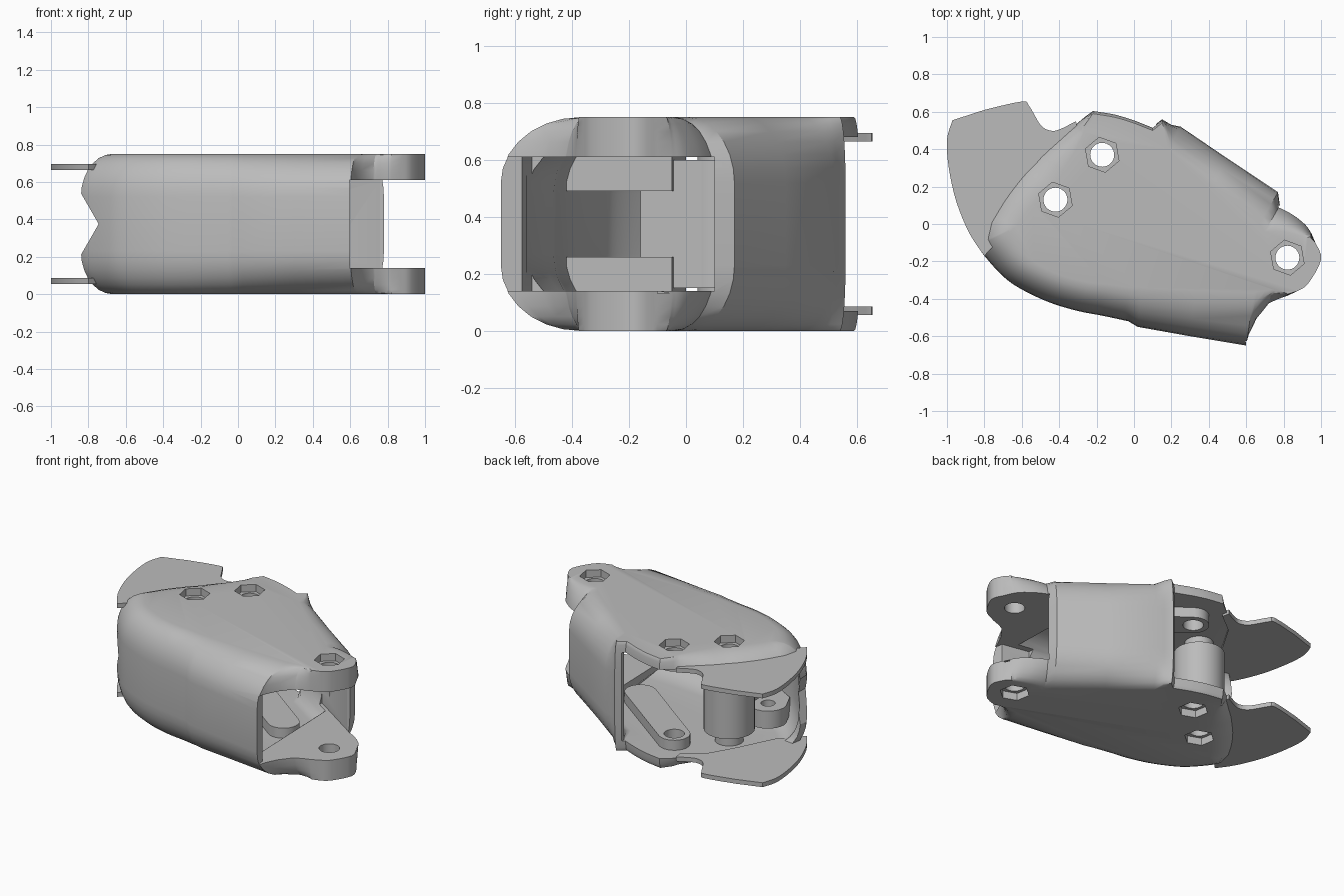
import bpy
import bmesh
from math import radians, sin, cos, atan2, pi

cube = bpy.data.objects.get("Cube")
if cube:
    bpy.data.objects.remove(cube, do_unlink=True)

HEIGHT = 0.75
grey = bpy.data.materials.new("plain_grey")
grey.use_nodes = True
grey.diffuse_color = (0.5, 0.5, 0.5, 1)
for node in grey.node_tree.nodes:
    if node.type == 'BSDF_PRINCIPLED':
        node.inputs["Base Color"].default_value = grey.diffuse_color
        node.inputs["Roughness"].default_value = 0.6


def curve(points, steps=4):
    """Smooth a run of outline points with a Catmull-Rom spline."""
    last = len(points) - 1
    result = []
    for i in range(last):
        a, b = points[max(i - 1, 0)], points[i]
        c, d = points[i + 1], points[min(i + 2, last)]
        for s in range(steps):
            t = s / steps
            result.append(tuple(
                (2 * q + (r - p) * t + (2 * p - 5 * q + 4 * r - u) * t ** 2
                 + (3 * q - p - 3 * r + u) * t ** 3) / 2
                for p, q, r, u in zip(a, b, c, d)))
    return result + [points[last]]


def run(points, start=(0, 0), end=None):
    """Tag outline points with an inset for the rims, blended along the run."""
    end = end or start
    span = max(len(points) - 1, 1)
    return [(point, tuple(a + (b - a) * i / span for a, b in zip(start, end)))
            for i, point in enumerate(points)]


def make_object(name, bm):
    bmesh.ops.recalc_face_normals(bm, faces=bm.faces)
    mesh = bpy.data.meshes.new(name)
    bm.to_mesh(mesh)
    bm.free()
    mesh.materials.append(grey)
    obj = bpy.data.objects.new(name, mesh)
    bpy.context.collection.objects.link(obj)
    return obj


def prism(name, outline, low, high, rim=0.0, steps=7):
    """Stack an outline from low to high, with elliptically rounded rims."""
    if rim:
        angles = [pi / 2 * (1 - i / steps) for i in range(steps + 1)]
        layers = [(low + rim * (1 - sin(a)), 1 - cos(a)) for a in angles]
        layers += [(low + high - z, d) for z, d in reversed(layers)]
    else:
        layers = [(low, 0), (high, 0)]
    bm = bmesh.new()
    rings = [[bm.verts.new((x + ix * d, y + iy * d, z))
              for (x, y), (ix, iy) in outline] for z, d in layers]
    n = len(outline)
    for lower, upper in zip(rings, rings[1:]):
        for i in range(n):
            j = (i + 1) % n
            bm.faces.new((lower[i], lower[j], upper[j], upper[i]))
    bm.faces.new(rings[0][::-1])
    bm.faces.new(rings[-1])
    return make_object(name, bm)


def arc(centre, radius, start, end, count):
    return [(centre[0] + radius * cos(start + (end - start) * i / count),
             centre[1] + radius * sin(start + (end - start) * i / count))
            for i in range(count + 1)]


def disc(name, centre, radius, low, high, sides=32, turn=0.0):
    ring = arc(centre, radius, turn, turn + 2 * pi, sides)[:-1]
    return prism(name, run(ring), low, high)


def link(name, tip, root, radius, low, high):
    """A flat arm with round ends."""
    a = atan2(tip[1] - root[1], tip[0] - root[0])
    outline = (arc(tip, radius, a - pi / 2, a + pi / 2, 12)
               + arc(root, radius, a + pi / 2, a + 1.5 * pi, 12))
    return prism(name, run(outline), low, high)


def combine(target, tool, operation='DIFFERENCE'):
    """Apply a boolean and remove its tool."""
    tool.hide_render = True
    mod = target.modifiers.new("boolean", 'BOOLEAN')
    mod.operation, mod.object, mod.solver = operation, tool, 'EXACT'
    bpy.context.view_layer.objects.active = target
    bpy.ops.object.modifier_apply(modifier=mod.name)
    bpy.data.objects.remove(tool, do_unlink=True)


def both_ends(low, high):
    """A height range and its mirror image about mid height."""
    return (low, high), (HEIGHT - high, HEIGHT - low)


# Outer shell: curved front, sleeve, arched ears, sloped back, round cheek
front = curve([(-.84, -.11), (-.8, -.17), (-.7, -.28), (-.6, -.35), (-.45, -.42),
               (-.3, -.465), (-.17, -.49), (-.03, -.52)])
sleeve = [(.02, -.55), (.3, -.6), (.6, -.65)]
arch = [(.61, -.61), (.65, -.52)]
ear_front = curve([(.72, -.43), (.77, -.405), (.82, -.385)])
ear_tip = curve([(.87, -.36), (.93, -.32), (1, -.19), (.97, -.1)])
ear_back = curve([(.95, -.05), (.92, 0), (.85, .06), (.78, .1)])
back = [(.77, .17), (.5, .35), (.25, .52)]
rear = [(.15, .56), (.1, .52)] + curve([(0, .56), (-.1, .59), (-.22, .61)])
cheek = curve([(-.3, .56), (-.42, .49), (-.6, .36), (-.74, .18), (-.83, .02)])
shell = prism("shell", run(front, (.17, .08), (.02, .18))
              + run(sleeve, (.02, .21), (.04, .28))
              + run(arch, (.05, .25), (.05, .16))
              + run(ear_front, (.02, .08), (0, .01)) + run(ear_tip)
              + run(ear_back, (-.01, -.02), (-.08, -.14))
              + run(back, (-.1, -.17), (-.07, -.12))
              + run([(.2, .53)], (-.03, -.04)) + run(rear, (0, -.02))
              + run(cheek[:9], (.03, -.04), (.2, -.12))
              + run(cheek[9:], (.2, -.11), (.2, -.03)), 0, HEIGHT, rim=0.23)

# Main hollow, open at the rear left
inner_front = curve([(-.8, -.08), (-.77, -.13), (-.66, -.24), (-.56, -.3),
                     (-.3, -.41), (-.03, -.465)])
inner_sleeve = [(.03, -.495), (.5, -.575)]
inner_back = [(.5, .28), (.22, .47)]
opening = [(.12, .5), (.1, .8), (-1.2, .8), (-1.2, .03), (-.9, 0)]
combine(shell, prism("hollow", run(inner_front, (.12, .07), (.03, .16))
                     + run(inner_sleeve, (.03, .2), (.03, .25))
                     + run(inner_back, (-.06, -.1)) + run(opening),
                     .07, HEIGHT - .07, rim=0.2))

# Mouth between the ears
mouth = [(.4, -.54), (.59, -.575), (.62, -.8), (1.1, -.8),
         (1.1, .1), (.76, .1), (.4, .34)]
combine(shell, prism("mouth", run(mouth), .14, .61))

# Notch in the free edge of the front wall
bm = bmesh.new()
ends = [[bm.verts.new((x, y, HEIGHT / 2 + z)) for x, z in
         ((-.9, -.27), (-.745, 0), (-.9, .27))] for y in (-.4, .1)]
bm.faces.new(ends[0])
bm.faces.new(ends[1][::-1])
for i in range(3):
    j = (i + 1) % 3
    bm.faces.new((ends[0][i], ends[0][j], ends[1][j], ends[1][i]))
combine(shell, make_object("notch", bm))

# Arms behind the rear holes, reaching to the sleeve floor
rear_hole, middle_hole, ear_hole = (-.17, .37), (-.42, .13), (.82, -.18)
for low, high in both_ends(.04, .139):
    combine(shell, link("arm", rear_hole, (.36, -.02), .1, low, high), 'UNION')

# Hex pockets and through holes
for centre in (rear_hole, middle_hole, ear_hole):
    for low, high in both_ends(-.1, .05):
        combine(shell, disc("hex_pocket", centre, .095, low, high, 6, radians(100)))
    combine(shell, disc("bolt_hole", centre, .064, -.1, HEIGHT + .1))

# Thin guard blades at the left end
blade = curve([(-.8, -.17), (-.88, -.05), (-.95, .12), (-.99, .3),
               (-1, .45), (-.97, .555)])
blade += curve([(-.8, .61), (-.6, .655), (-.56, .63), (-.5, .53),
                (-.45, .5), (-.4, .505), (-.31, .55)])
blade += [(-.3, .5), (-.44, .39), (-.54, .22), (-.66, -.02)]
parts = [shell]
for side, (low, high) in zip(("lower", "upper"), both_ends(.055, .085)):
    parts.append(prism(side + "_blade", run(blade), low, high))

# Knuckle: a bored column with collars, a web and two drilled lugs
column = disc("knuckle_column", middle_hole, .16, .15, HEIGHT - .15)
combine(column, disc("collar", middle_hole, .09, .06, HEIGHT - .06), 'UNION')
combine(column, disc("bore", middle_hole, .064, 0, HEIGHT))
web = [(-.45, -.16), (-.28, -.16), (-.28, .06), (-.45, .02)]
parts += [column, prism("knuckle_web", run(web), .15, HEIGHT - .15)]
pivot = (-.54, -.12)
lug = arc(pivot, .12, radians(75), radians(195), 8)
lug += [(-.6, -.27), (-.4, -.38), (-.25, -.42), (-.25, -.05)]
for side, (low, high) in zip(("lower", "upper"), both_ends(.14, .26)):
    part = prism(side + "_lug", run(lug), low, high)
    combine(part, disc("pivot_hole", pivot, .045, low - .1, high + .1))
    parts.append(part)

# Smooth shading with sharp edges kept
bpy.ops.object.select_all(action='DESELECT')
for part in parts:
    part.select_set(True)
bpy.context.view_layer.objects.active = shell
bpy.ops.object.shade_smooth_by_angle(angle=radians(30))
